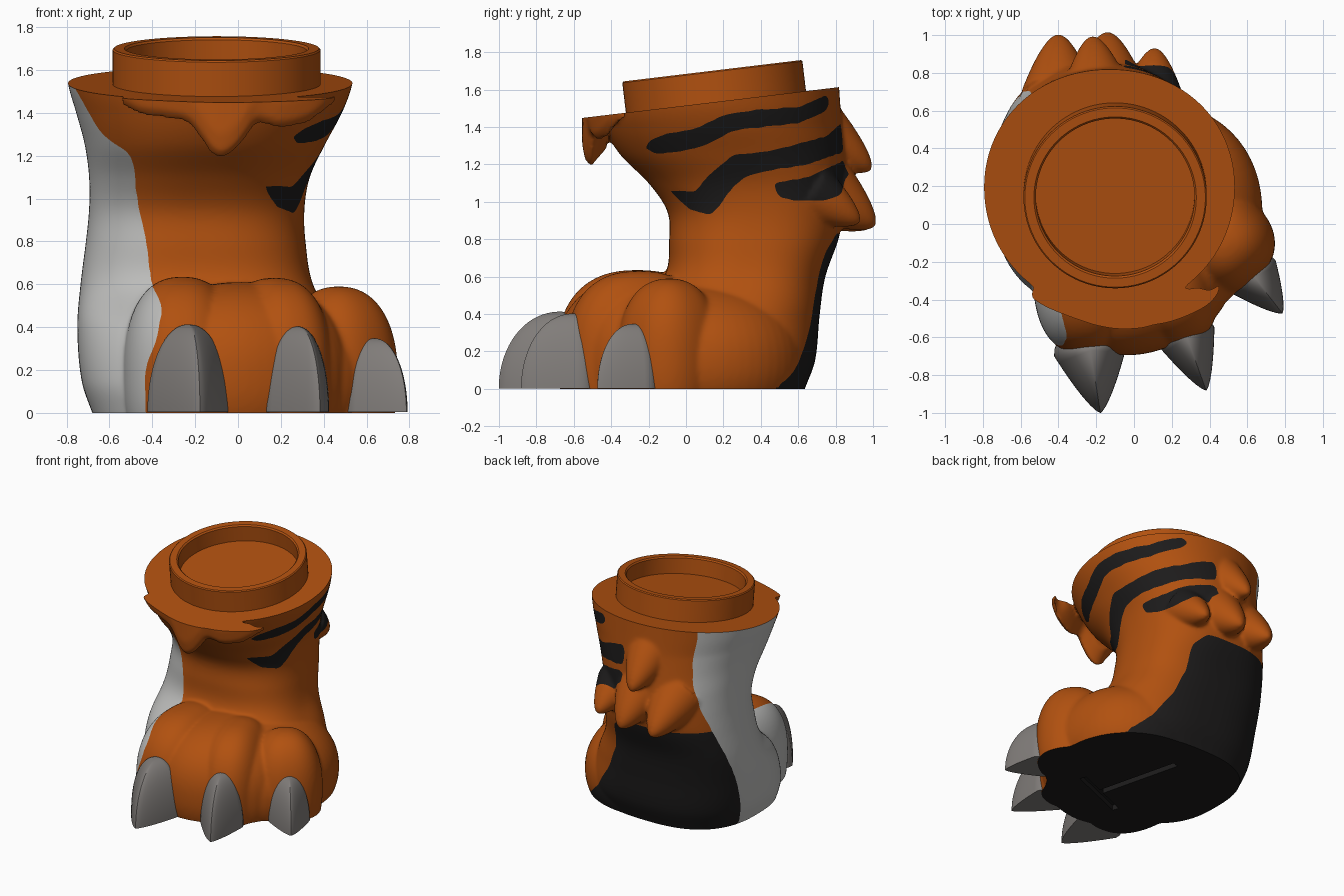
import bpy, bmesh, math
from mathutils import Vector, Matrix

if "Cube" in bpy.data.objects:
    bpy.data.objects.remove(bpy.data.objects["Cube"])

SLOPE = 0.12                                   # tilt of the top flange


def sample(keys, t):
    """Smooth interpolation through rows of (t, a, b, ...)."""
    last = len(keys) - 1
    t = min(max(t, keys[0][0]), keys[-1][0])
    i = max(j for j in range(last) if keys[j][0] <= t)
    p, a, b, n = keys[max(i - 1, 0)], keys[i], keys[i + 1], keys[min(i + 2, last)]
    h = b[0] - a[0]
    u = (t - a[0]) / h
    out = []
    for k in range(1, len(a)):
        m0 = (b[k] - p[k]) / (b[0] - p[0]) * h
        m1 = (n[k] - a[k]) / (n[0] - a[0]) * h
        out.append((2*u**3 - 3*u*u + 1) * a[k] + (u**3 - 2*u*u + u) * m0
                   + (3*u*u - 2*u**3) * b[k] + (u**3 - u*u) * m1)
    return out


def loft(bm, rings):
    """Closed skin over rings of equal length, capped at both ends."""
    vs = [[bm.verts.new(p) for p in r] for r in rings]
    n = len(vs[0])
    faces = [bm.faces.new((a[i], a[(i+1) % n], b[(i+1) % n], b[i]))
             for a, b in zip(vs, vs[1:]) for i in range(n)]
    faces += [bm.faces.new(vs[0][::-1]), bm.faces.new(vs[-1])]
    bmesh.ops.recalc_face_normals(bm, faces=faces)


def make(name, bm):
    me = bpy.data.meshes.new(name)
    bm.to_mesh(me)
    bm.free()
    ob = bpy.data.objects.new(name, me)
    bpy.context.collection.objects.link(ob)
    return ob


def activate(ob):
    bpy.ops.object.select_all(action='DESELECT')
    ob.select_set(True)
    bpy.context.view_layer.objects.active = ob


def apply(ob, kind, **props):
    activate(ob)
    mod = ob.modifiers.new(kind, kind)
    for k, v in props.items():
        setattr(mod, k, v)
    bpy.ops.object.modifier_apply(modifier=mod.name)


def finish(ob, mats, angle=35):
    for m in mats:
        ob.data.materials.append(m)
    activate(ob)
    bpy.ops.object.shade_smooth_by_angle(angle=math.radians(angle))


def material(name, r, g, b):
    m = bpy.data.materials.new(name)
    m.diffuse_color = (r, g, b, 1)
    m.use_nodes = True
    m.node_tree.nodes["Principled BSDF"].inputs["Base Color"].default_value = m.diffuse_color
    return m


orange = material("orange fur", 0.44, 0.082, 0.005)
white = material("pale fur", 0.5, 0.5, 0.49)
black = material("dark fur", 0.012, 0.011, 0.011)
horn_grey = material("claw grey", 0.22, 0.205, 0.195)

# Leg: rows of height, left, right, front, back
LEG = [(-0.1, -.64, .46, -.42, .60), (0, -.68, .5, -.45, .635), (.15, -.73, .54, -.45, .69),
       (.4, -.75, .46, -.33, .715), (.6, -.735, .35, -.12, .745), (.8, -.71, .315, -.09, .815),
       (.95, -.695, .31, -.10, .845), (1.1, -.695, .335, -.20, .86), (1.25, -.715, .405, -.35, .85),
       (1.4, -.755, .485, -.44, .835), (1.52, -.79, .53, -.47, .825), (1.75, -.83, .57, -.48, .81)]
bm = bmesh.new()
rings = []
for k in range(75):
    z = -0.1 + 1.85 * k / 74
    l, r, f, b = sample(LEG, z)
    e = 2 / (2.6 - 0.55 * min(max((z - .6) / .8, 0), 1))
    ring = []
    for j in range(96):
        c, s = math.cos(j * math.tau / 96), math.sin(j * math.tau / 96)
        ring.append(((l + r) / 2 + (r - l) / 2 * math.copysign(abs(c)**e, c),
                     (f + b) / 2 + (b - f) / 2 * math.copysign(abs(s)**e, s), z))
    rings.append(ring)
loft(bm, rings)

# Foot mass, filler between toes, three toes: centre, radii, turn, squareness
for c, rad, turn, n in [((.07, .05, .15), (.61, .6, .43), 0, 2.2), ((.02, -.2, .17), (.5, .48, .44), 20, 2.3),
                        ((-.26, -.26, .17), (.275, .43, .465), 0, 2.4),
                        ((.17, -.25, .17), (.24, .4, .46), 18, 2.4), ((.47, -.09, .16), (.26, .27, .43), 42, 2.3)]:
    m = Matrix.Translation(c) @ Matrix.Rotation(math.radians(turn), 4, 'Z') @ Matrix.Diagonal((*rad, 1))
    for v in bmesh.ops.create_uvsphere(bm, u_segments=64, v_segments=40, radius=1)['verts']:
        v.co = m @ (v.co * sum(abs(a)**n for a in v.co)**(-1 / n))

# Rounded fur tufts on the back: root, tip, radius
for root, tip, rad in [((-.2, .70, 1.38), (-.22, .99, 1.17), .18), ((-.40, .68, 1.06), (-.40, 1.0, .87), .20),
                       ((-.14, .72, 1.08), (-.14, 1.01, .87), .20), ((.1, .68, 1.04), (.11, .93, .89), .16)]:
    root, tip = Vector(root), Vector(tip)
    q = (tip - root).to_track_quat('Z', 'Y')
    loft(bm, [[root.lerp(tip, t) + q @ Vector((math.cos(a), math.sin(a), 0)) * rad * (1.01 - t)**.6
               for a in [j * math.tau / 32 for j in range(32)]] for t in [k / 16 for k in range(17)]])

# Pointed fur flap under the front rim: rows of x, front y, lower z, thickness
FLAP = [(-.54, -.41, 1.43, .07), (-.46, -.45, 1.39, .1), (-.33, -.50, 1.37, .14), (-.23, -.53, 1.345, .14),
        (-.18, -.54, 1.285, .14), (-.13, -.55, 1.215, .14), (-.08, -.555, 1.185, .14), (-.02, -.555, 1.215, .14),
        (.04, -.55, 1.285, .14), (.09, -.54, 1.345, .14), (.2, -.515, 1.325, .14), (.32, -.47, 1.35, .14),
        (.40, -.43, 1.40, .1), (.45, -.38, 1.44, .07)]
rings = []
for k in range(70):
    x = -.54 + .99 * k / 69
    y, z, th = sample(FLAP, x)
    rings.append([(x, y, 1.65), (x, y, z + .12), (x, y + .015, z + .04), (x, y + .05, z),
                  (x, y + .06, z + .02), (x, y + th - .01, z + .1), (x, y + th, 1.65)])
loft(bm, rings)
body = make("paw_leg", bm)

# Blend into one skin, then cut flat at the sole and the tilted top
apply(body, 'REMESH', mode='VOXEL', voxel_size=0.0125)
apply(body, 'SMOOTH', factor=0.5, iterations=9)
top_no = Vector((0, -SLOPE, 1)).normalized()
bm = bmesh.new()
bm.from_mesh(body.data)
for co, no in [((0, 0, 0), (0, 0, -1)), ((0, 0, 1.515), top_no)]:
    bmesh.ops.bisect_plane(bm, geom=bm.verts[:] + bm.edges[:] + bm.faces[:], dist=1e-5,
                           plane_co=co, plane_no=no, clear_outer=True)
    bmesh.ops.holes_fill(bm, edges=[e for e in bm.edges if e.is_boundary], sides=0)
bmesh.ops.recalc_face_normals(bm, faces=bm.faces[:])
bm.to_mesh(body.data)
bm.free()

# T-shaped slot in the sole
for p, q in [((-.16, -.39), (.3, -.2)), ((.08, -.28), (-.08, .36))]:
    p, q = Vector(p), Vector(q)
    d, mid = q - p, (p + q) / 2
    bm = bmesh.new()
    bmesh.ops.create_cube(bm, size=1, matrix=Matrix.Translation((mid.x, mid.y, 0))
                          @ Matrix.Rotation(math.atan2(d.y, d.x), 4, 'Z') @ Matrix.Diagonal((d.length, .05, .08, 1)))
    cutter = make("slot_cutter", bm)
    cutter.hide_render = True
    apply(body, 'BOOLEAN', operation='DIFFERENCE', solver='EXACT', object=cutter)
    bpy.data.objects.remove(cutter)

# Colour areas: pale inner side, dark heel and sole, side stripes
PALE_FRONT = [(0, -.43), (.2, -.43), (.35, -.38), (.5, -.36), (.6, -.4), (.8, -.43), (1, -.47), (1.2, -.505),
              (1.3, -.63), (1.48, -.74), (1.56, -.79)]
PALE_BACK = [(0, .3), (.4, .42), (.8, .6), (1.1, .7), (1.55, .67)]
HEEL = [(0, .48), (.1, .58), (.3, .655), (.5, .69), (.7, .735), (.84, .81)]
STRIPES = [
    [(-.22, 1.29), (-.19, 1.33), (-.1, 1.365), (.05, 1.39), (.2, 1.465), (.4, 1.495), (.6, 1.505), (.75, 1.57),
     (.77, 1.53), (.74, 1.48), (.6, 1.42), (.4, 1.4), (.25, 1.38), (.1, 1.3), (-.05, 1.265), (-.17, 1.26)],
    [(-.09, 1.06), (.05, 1.055), (.12, 1.14), (.25, 1.25), (.45, 1.27), (.6, 1.31), (.75, 1.35), (.83, 1.42),
     (.88, 1.38), (.85, 1.27), (.65, 1.2), (.45, 1.17), (.33, 1.14), (.25, 1.08), (.18, .98), (.13, .93), (.02, .96)],
    [(.47, 1.1), (.65, 1.13), (.8, 1.2), (.9, 1.25), (.9, 1.18), (.85, 1.12), (.83, 1.04), (.75, 1.01),
     (.6, 1.0), (.49, 1.03)]]


def inside(y, z, poly):
    hit = False
    for (y1, z1), (y2, z2) in zip(poly, poly[1:] + poly[:1]):
        if (z1 > z) != (z2 > z) and y < (y2 - y1) * (z - z1) / (z2 - z1) + y1:
            hit = not hit
    return hit


def colour(c, n):
    if c.z > 1.4 and n.dot(top_no) > .99:
        return 0
    if c.z < .06 and (n.z < -.9 or (abs(c.x) < .35 and abs(c.y) < .42)):
        return 2
    if c.x < -.3 and (c.x < sample(PALE_FRONT, c.z)[0] if c.y < .2 else c.y < sample(PALE_BACK, c.z)[0]):
        return 1
    if c.z < .83 and c.y > .3 and (c.x < -.3 or c.y > sample(HEEL, c.z)[0]):
        return 2
    if c.x > (.02 if c.y < .5 else -.05) and c.z > .9 and any(inside(c.y, c.z, s) for s in STRIPES):
        return 2
    return 0


bm = bmesh.new()
bm.from_mesh(body.data)
bm.normal_update()
for f in bm.faces:
    f.material_index = colour(f.calc_center_median(), f.normal)
# Even out the stair-steps along colour borders
border = {}
for e in bm.edges:
    fs = e.link_faces
    if len(fs) == 2 and fs[0].material_index != fs[1].material_index and fs[0].normal.dot(fs[1].normal) > .8:
        for v in e.verts:
            border.setdefault(v, []).append(e.other_vert(v))
border = {v: o for v, o in border.items() if len(o) == 2 and v.co.z > .01}
for _ in range(8):
    new = {v: v.co * .5 + (a.co + b.co) * .25 for v, (a, b) in border.items()}
    for v, co in new.items():
        v.co = co
bm.to_mesh(body.data)
bm.free()
finish(body, (orange, white, black))

# Claws: base centre, half width, length, height, turn
for name, (x, y), w, length, h, turn in [("inner_claw", (-.23, -.67), .195, .335, .41, 9),
                                         ("middle_claw", (.28, -.6), .155, .3, .4, 20),
                                         ("outer_claw", (.635, -.28), .145, .245, .345, 38)]:
    rot = Matrix.Rotation(math.radians(turn), 3, 'Z')
    rings = []
    for k in range(25):
        t = k / 24 * math.pi / 2
        s = max(math.cos(t), .02)**.95
        ring = [(u, -length * s * (1 - abs(u)**1.35)) for u in [i / 12 for i in range(-12, 13)]]
        ring += [(math.cos(a), .14 * s * math.sin(a)) for a in [j * math.pi / 12 for j in range(1, 12)]]
        rings.append([Vector((x, y, .003 + h * math.sin(t))) + rot @ Vector((u * w * s, v, 0)) for u, v in ring])
    bm = bmesh.new()
    loft(bm, rings)
    finish(make(name, bm), [horn_grey], 40)

# Round socket collar on the tilted top
PROFILE = [(.485, -.05), (.485, .16), (.478, .167), (.43, .167), (.42, .157), (.42, .04)]
bm = bmesh.new()
loft(bm, [[(r * math.cos(j * math.tau / 96), r * math.sin(j * math.tau / 96), z) for j in range(96)]
          for r, z in PROFILE])
collar = make("socket_collar", bm)
collar.location = (-.1, .16, 1.535)
collar.rotation_euler.x = math.atan(SLOPE)
finish(collar, [orange])
